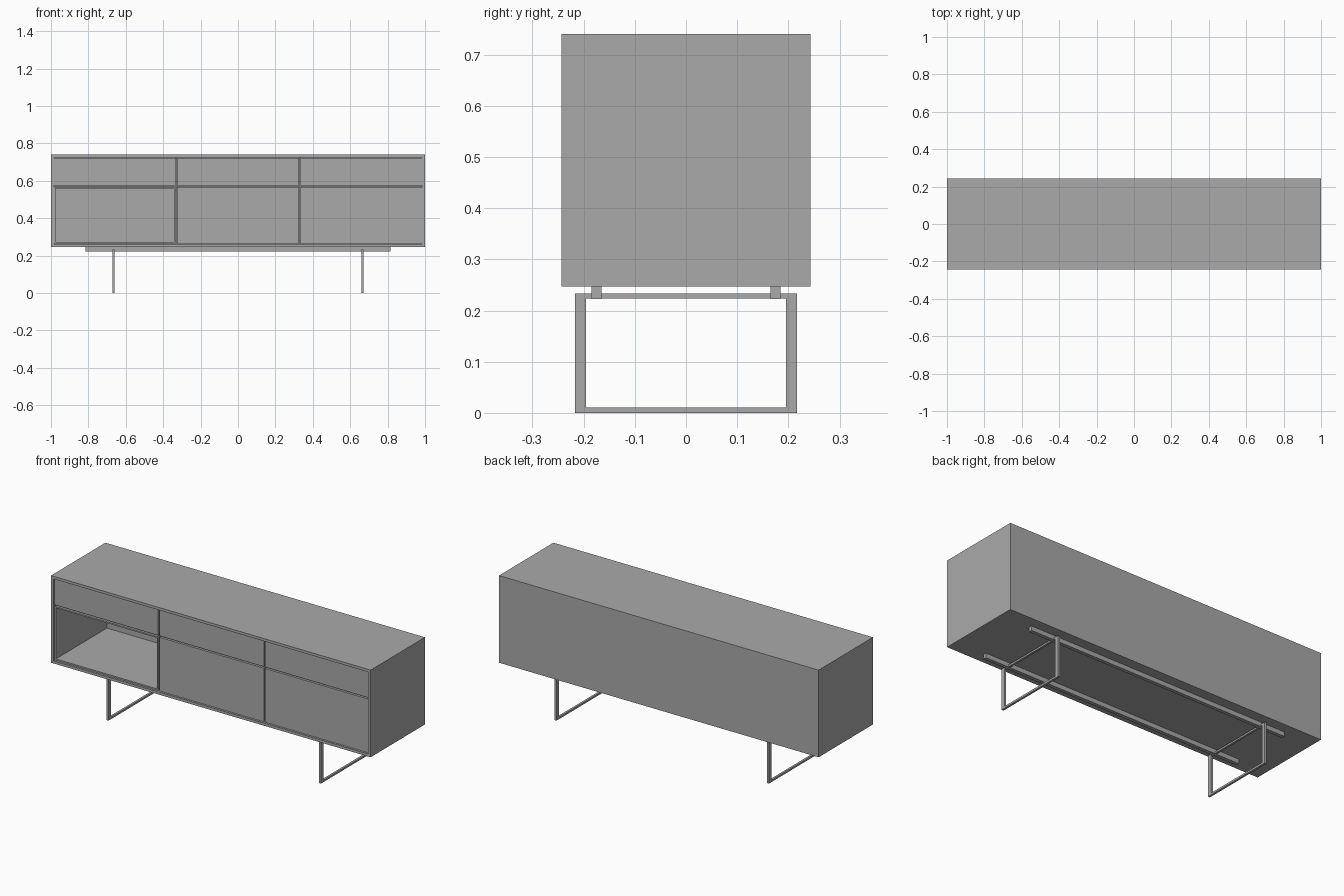
import bpy
import bmesh
from mathutils import Vector

old = bpy.data.objects.get("Cube")
if old:
    bpy.data.objects.remove(old, do_unlink=True)

# One plain grey for everything
grey = bpy.data.materials.new("plain_grey")
grey.use_nodes = True
grey.diffuse_color = (0.4, 0.4, 0.4, 1)
grey.node_tree.nodes["Principled BSDF"].inputs["Base Color"].default_value = (0.4, 0.4, 0.4, 1)


def finish(name, bm):
    bmesh.ops.recalc_face_normals(bm, faces=bm.faces)
    mesh = bpy.data.meshes.new(name)
    bm.to_mesh(mesh)
    bm.free()
    mesh.materials.append(grey)
    obj = bpy.data.objects.new(name, mesh)
    bpy.context.collection.objects.link(obj)
    return obj


def box(name, x, y, z):
    """Box from (min, max) ranges."""
    bm = bmesh.new()
    bmesh.ops.create_cube(bm, size=1)
    for v in bm.verts:
        v.co = Vector([(a + b) / 2 + c * (b - a) for (a, b), c in zip((x, y, z), v.co)])
    return finish(name, bm)


def open_box(name, x, y, z, wall, back):
    """Box open towards the front, with wall and back thickness."""
    def ring(bm, depth, inset):
        x0, x1, z0, z1 = x[0] + inset, x[1] - inset, z[0] + inset, z[1] - inset
        return [bm.verts.new((px, depth, pz))
                for px, pz in ((x0, z0), (x1, z0), (x1, z1), (x0, z1))]

    bm = bmesh.new()
    rings = [ring(bm, y[1], 0), ring(bm, y[0], 0),
             ring(bm, y[0], wall), ring(bm, y[1] - back, wall)]
    for a, b in zip(rings, rings[1:]):
        for i in range(4):
            j = (i + 1) % 4
            bm.faces.new((a[i], a[j], b[j], b[i]))
    bm.faces.new(rings[0])
    bm.faces.new(rings[-1])
    return finish(name, bm)


FRONT, BACK = -0.243, 0.243
BOTTOM, TOP = 0.247, 0.74
WALL = 0.015
PANEL_Y = FRONT + 0.008
GAP = 0.004
SPLIT_X, SPLIT_Z = 0.331, 0.572

# Cabinet shell
open_box("cabinet_shell", (-1, 1), (FRONT, BACK), (BOTTOM, TOP), WALL, 0.012)

# Drawer and door fronts, with the lower left bay left open
inner = 1 - WALL
columns = {"left": (SPLIT_X + GAP, inner - 0.002),
           "middle": (-SPLIT_X + GAP, SPLIT_X - GAP),
           "right": (-inner + 0.002, -SPLIT_X - GAP)}
drawer_z = (SPLIT_Z + GAP, TOP - WALL - 0.002)
door_z = (BOTTOM + WALL + 0.002, SPLIT_Z - GAP)
panel_y = (PANEL_Y, PANEL_Y + 0.018)
for side, span in columns.items():
    box(f"{side}_drawer_front", span, panel_y, drawer_z)
    if side == "right":
        open_box("open_compartment", span, (PANEL_Y, BACK - 0.014), door_z, 0.008, 0.008)
    else:
        box(f"{side}_door", span, panel_y, door_z)

# Inner dividers set behind the gaps
divider_y = (PANEL_Y + 0.012, BACK - 0.013)
for side, s in (("left", 1), ("right", -1)):
    box(f"{side}_divider", (s * SPLIT_X - 0.003, s * SPLIT_X + 0.003), divider_y,
        (BOTTOM + WALL, TOP - WALL))
box("drawer_shelf", (-inner, inner), divider_y, (SPLIT_Z - 0.003, SPLIT_Z + 0.003))

# Support rails under the cabinet
for side, s in (("front", -1), ("back", 1)):
    mid = s * 0.175
    box(f"{side}_rail", (-0.815, 0.815), (mid - 0.01, mid + 0.01), (0.222, BOTTOM))

# Sled legs: closed rectangular frames
for side, s in (("left", 1), ("right", -1)):
    leg_x = (s * 0.665 - 0.006, s * 0.665 + 0.006)
    for end, e in (("front", -1), ("back", 1)):
        box(f"{side}_{end}_leg", leg_x, sorted((e * 0.195, e * 0.217)), (0, 0.233))
    box(f"{side}_foot_bar", leg_x, (-0.195, 0.195), (0, 0.011))
    box(f"{side}_top_bar", leg_x, (-0.195, 0.195), (0.223, 0.233))
